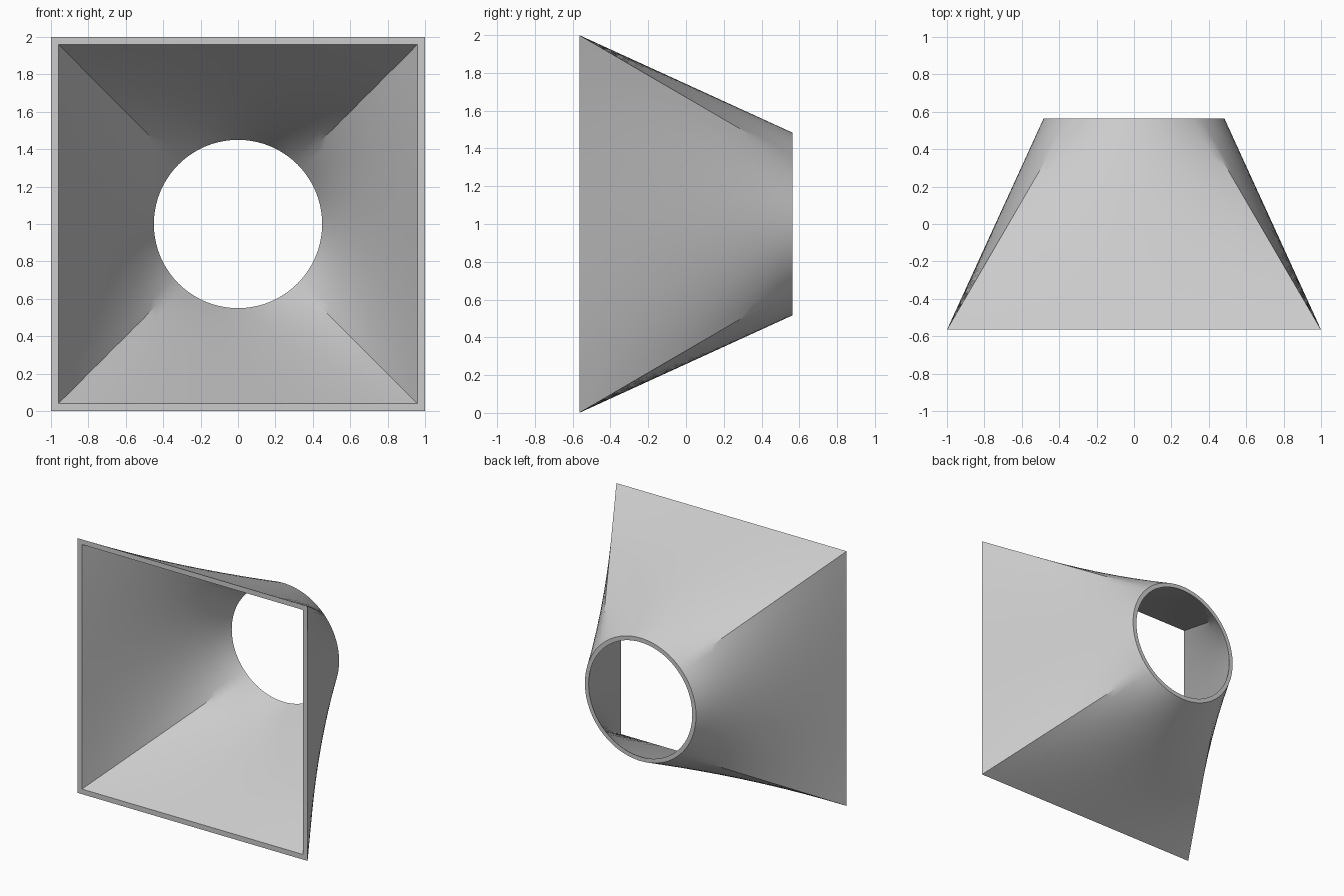
import bpy
import bmesh
from math import cos, sin, pi, radians
from mathutils import Vector

cube = bpy.data.objects.get("Cube")
if cube:
    bpy.data.objects.remove(cube)

FRONT, BACK, MID_Z = -0.565, 0.565, 1.0
SIDE_STEPS, ROWS = 20, 16

# Plain grey material
grey = bpy.data.materials.new("plain grey")
grey.use_nodes = True
colour = (0.6, 0.6, 0.6, 1)
grey.diffuse_color = colour
grey.node_tree.nodes["Principled BSDF"].inputs["Base Color"].default_value = colour


def ring(bm, half, radius, t):
    """One section of the loft: square at t = 0, circle at t = 1."""
    verts = []
    for side in range(4):
        c, s = cos(side * pi / 2), sin(side * pi / 2)
        for i in range(SIDE_STEPS):
            u = 2 * i / SIDE_STEPS - 1
            a = u * pi / 4
            square = Vector((half, half * u))
            circle = Vector((radius * cos(a), radius * sin(a)))
            p = square.lerp(circle, t)
            verts.append(bm.verts.new((p.x * c - p.y * s,
                                       FRONT + (BACK - FRONT) * t,
                                       MID_Z + p.x * s + p.y * c)))
    return verts


# Outer wall front to back, then inner wall back to front, closed by the rims
bm = bmesh.new()
steps = [r / ROWS for r in range(ROWS + 1)]
rings = [ring(bm, 1.0, 0.483, t) for t in steps]
rings += [ring(bm, 0.96, 0.45, t) for t in reversed(steps)]
for k, a in enumerate(rings):
    b = rings[(k + 1) % len(rings)]
    for i in range(len(a)):
        j = (i + 1) % len(a)
        bm.faces.new((a[i], a[j], b[j], b[i]))
bmesh.ops.recalc_face_normals(bm, faces=bm.faces)

mesh = bpy.data.meshes.new("square_to_round_duct")
bm.to_mesh(mesh)
bm.free()
mesh.materials.append(grey)
duct = bpy.data.objects.new("square_to_round_duct", mesh)
bpy.context.collection.objects.link(duct)

# Smooth walls with sharp rims and corner creases
bpy.ops.object.select_all(action='DESELECT')
duct.select_set(True)
bpy.context.view_layer.objects.active = duct
bpy.ops.object.shade_smooth_by_angle(angle=radians(30))
